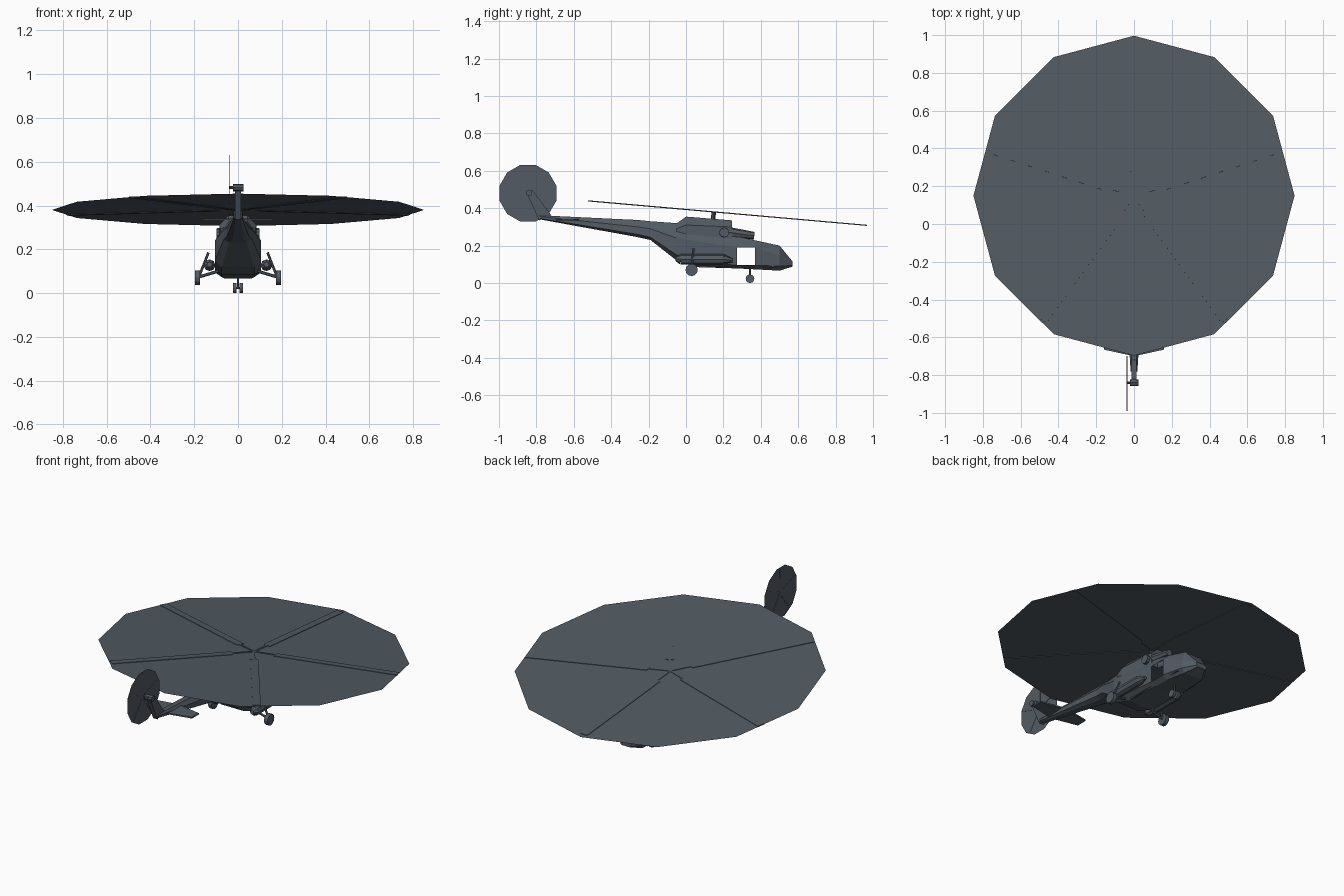
import bpy, bmesh
from math import sin, cos, pi, atan2
from mathutils import Vector, Matrix

mat = bpy.data.materials.new("slate_grey")
mat.diffuse_color = (0.085, 0.105, 0.125, 1)


def finish(name, bm, recalc=True):
    if recalc:
        bmesh.ops.recalc_face_normals(bm, faces=bm.faces)
    me = bpy.data.meshes.new(name)
    bm.to_mesh(me)
    bm.free()
    ob = bpy.data.objects.new(name, me)
    bpy.context.collection.objects.link(ob)
    me.materials.append(mat)
    return ob


def loft(name, sections, hole=None):
    # each section: y, bottom z, lower chine z, shoulder z, top z, bottom / side / top half width
    bm = bmesh.new()
    rings = []
    for y, zb, z1, z2, zt, wb, w, wt in sections:
        half = [(wb, zb), (w, z1), (w, z2), (wt, zt)]
        pts = half + [(-x, z) for x, z in reversed(half)]
        rings.append([bm.verts.new((x, y, z)) for x, z in pts])
    for i, (a, b) in enumerate(zip(rings, rings[1:])):
        for k in range(8):
            if i == hole and k in (1, 5):
                continue
            n = (k + 1) % 8
            bm.faces.new((a[k], a[n], b[n], b[k]))
    bm.faces.new(rings[0])
    bm.faces.new(rings[-1])
    return finish(name, bm)


def rod(name, p, q, r1, r2=None, n=8):
    p, q = Vector(p), Vector(q)
    d = q - p
    bm = bmesh.new()
    m = Matrix.Translation((p + q) / 2) @ d.to_track_quat('Z', 'Y').to_matrix().to_4x4()
    bmesh.ops.create_cone(bm, cap_ends=True, segments=n, radius1=r1,
                          radius2=r1 if r2 is None else r2, depth=d.length, matrix=m)
    return finish(name, bm)


def box(name, c, s):
    bm = bmesh.new()
    bmesh.ops.create_cube(bm, size=1, matrix=Matrix.Translation(c) @ Matrix.Diagonal((*s, 1)))
    return finish(name, bm)


def prism(name, pts, t, m):
    # flat outline extruded symmetrically along local z
    bm = bmesh.new()
    lo = [bm.verts.new(m @ Vector((x, y, -t / 2))) for x, y in pts]
    hi = [bm.verts.new(m @ Vector((x, y, t / 2))) for x, y in pts]
    bm.faces.new(lo)
    bm.faces.new(hi)
    for i in range(len(pts)):
        j = (i + 1) % len(pts)
        bm.faces.new((lo[i], lo[j], hi[j], hi[i]))
    return finish(name, bm)


def disc(name, r, m, phase=0):
    bm = bmesh.new()
    bm.faces.new([bm.verts.new(m @ Vector((r * cos(phase + i * pi / 6), r * sin(phase + i * pi / 6), 0)))
                  for i in range(12)])
    return finish(name, bm, False)


# Fuselage with open cabin doors on both sides, running into the tail boom
loft("fuselage", [
    (-0.78, 0.34, 0.345, 0.355, 0.362, 0.012, 0.018, 0.012),
    (-0.257, 0.245, 0.26, 0.30, 0.337, 0.025, 0.05, 0.022),
    (-0.19, 0.23, 0.245, 0.29, 0.33, 0.04, 0.065, 0.03),
    (-0.05, 0.12, 0.15, 0.24, 0.32, 0.075, 0.105, 0.05),
    (0.05, 0.085, 0.115, 0.225, 0.29, 0.075, 0.105, 0.06),
    (0.273, 0.078, 0.095, 0.19, 0.25, 0.075, 0.105, 0.07),
    (0.37, 0.073, 0.095, 0.19, 0.228, 0.075, 0.105, 0.07),
    (0.50, 0.066, 0.09, 0.145, 0.20, 0.06, 0.08, 0.055),
    (0.57, 0.088, 0.094, 0.108, 0.115, 0.025, 0.035, 0.025)], hole=5)
box("cabin_floor", (0, 0.27, 0.088), (0.17, 0.4, 0.008))

# Engine deck above the cabin
loft("engine_housing", [
    (-0.05, 0.25, 0.26, 0.29, 0.318, 0.07, 0.08, 0.04),
    (0.0, 0.24, 0.25, 0.31, 0.355, 0.07, 0.085, 0.045),
    (0.245, 0.22, 0.235, 0.30, 0.335, 0.07, 0.08, 0.04)])
loft("gearbox_fairing", [
    (0.24, 0.22, 0.235, 0.28, 0.295, 0.035, 0.04, 0.03),
    (0.34, 0.21, 0.22, 0.24, 0.25, 0.03, 0.035, 0.025)])

# Main rotor: tilted disc, hub and five blades
tilt = Matrix.Translation((0, 0.15, 0.38)) @ Matrix.Rotation(-0.0875, 4, 'X')
disc("main_rotor_disc", 0.85, tilt)
rod("rotor_mast", (0, 0.145, 0.33), (0, 0.148, 0.378), 0.012)
for s in (-1, 1):
    rod("control_rod", (s * 0.02, 0.155, 0.335), (s * 0.015, 0.155, 0.375), 0.004, n=6)
blade = [(0, -0.006), (0.12, -0.006), (0.12, -0.022), (0.82, -0.022),
         (0.82, 0.022), (0.13, 0.022), (0.12, 0.006), (0, 0.006)]
for i in range(5):
    prism("main_blade", blade, 0.006, tilt @ Matrix.Rotation(pi / 2 + i * 2 * pi / 5, 4, 'Z'))

# Tail fin, gearbox and tail rotor
side = Matrix(((0, 0, 1, 0), (1, 0, 0, 0), (0, 1, 0, 0), (0, 0, 0, 1)))
prism("tail_fin", [(-0.785, 0.335), (-0.72, 0.362), (-0.82, 0.495), (-0.855, 0.49)], 0.028, side)
rod("tail_gearbox", (-0.022, -0.84, 0.482), (0.024, -0.84, 0.482), 0.017)
rod("tail_rotor_shaft", (-0.04, -0.84, 0.482), (-0.02, -0.84, 0.482), 0.007)
spin = Matrix.Translation((-0.037, -0.845, 0.48)) @ side
disc("tail_rotor_disc", 0.157, spin, pi / 12)
tail_blade = [(0, -0.008), (0.15, -0.01), (0.15, 0.01), (0, 0.008)]
for i in range(5):
    prism("tail_blade", tail_blade, 0.003, spin @ Matrix.Rotation(pi / 2 + i * 2 * pi / 5, 4, 'Z'))

# Mirrored parts
for s in (-1, 1):
    # horizontal stabiliser
    stab = [(0, -0.7), (s * 0.16, -0.665), (s * 0.16, -0.6), (0, -0.57)]
    prism("stabiliser", stab, 0.008, Matrix.Translation((0, 0, 0.337)))
    # engine exhaust and intake
    rod("exhaust", (s * 0.05, 0.205, 0.27), (s * 0.098, 0.205, 0.27), 0.028, 0.026, n=10)
    rod("engine_intake", (s * 0.055, 0.2, 0.275), (s * 0.055, 0.365, 0.253), 0.03, 0.02)
    # side sponson with tapered ends
    x = s * 0.13
    rod("sponson", (x, -0.03, 0.127), (x, 0.2, 0.127), 0.027)
    rod("sponson_tail", (x, -0.03, 0.127), (x, -0.055, 0.13), 0.027, 0.012)
    rod("sponson_nose", (x, 0.2, 0.127), (x, 0.25, 0.12), 0.027, 0.01)
    # main wheel and legs
    rod("main_wheel", (s * 0.174, 0.03, 0.07), (s * 0.197, 0.03, 0.07), 0.033, n=12)
    rod("main_leg", (s * 0.18, 0.03, 0.07), (s * 0.135, 0.04, 0.185), 0.006, n=6)
    rod("main_arm", (s * 0.19, 0.03, 0.07), (s * 0.09, 0.03, 0.1), 0.007, n=6)
    # nose wheel pair
    rod("nose_wheel", (s * 0.006, 0.342, 0.023), (s * 0.023, 0.342, 0.023), 0.023, n=12)

rod("nose_leg", (0, 0.342, 0.023), (0, 0.342, 0.085), 0.006, n=6)
rod("nose_axle", (-0.015, 0.342, 0.023), (0.015, 0.342, 0.023), 0.005, n=6)
